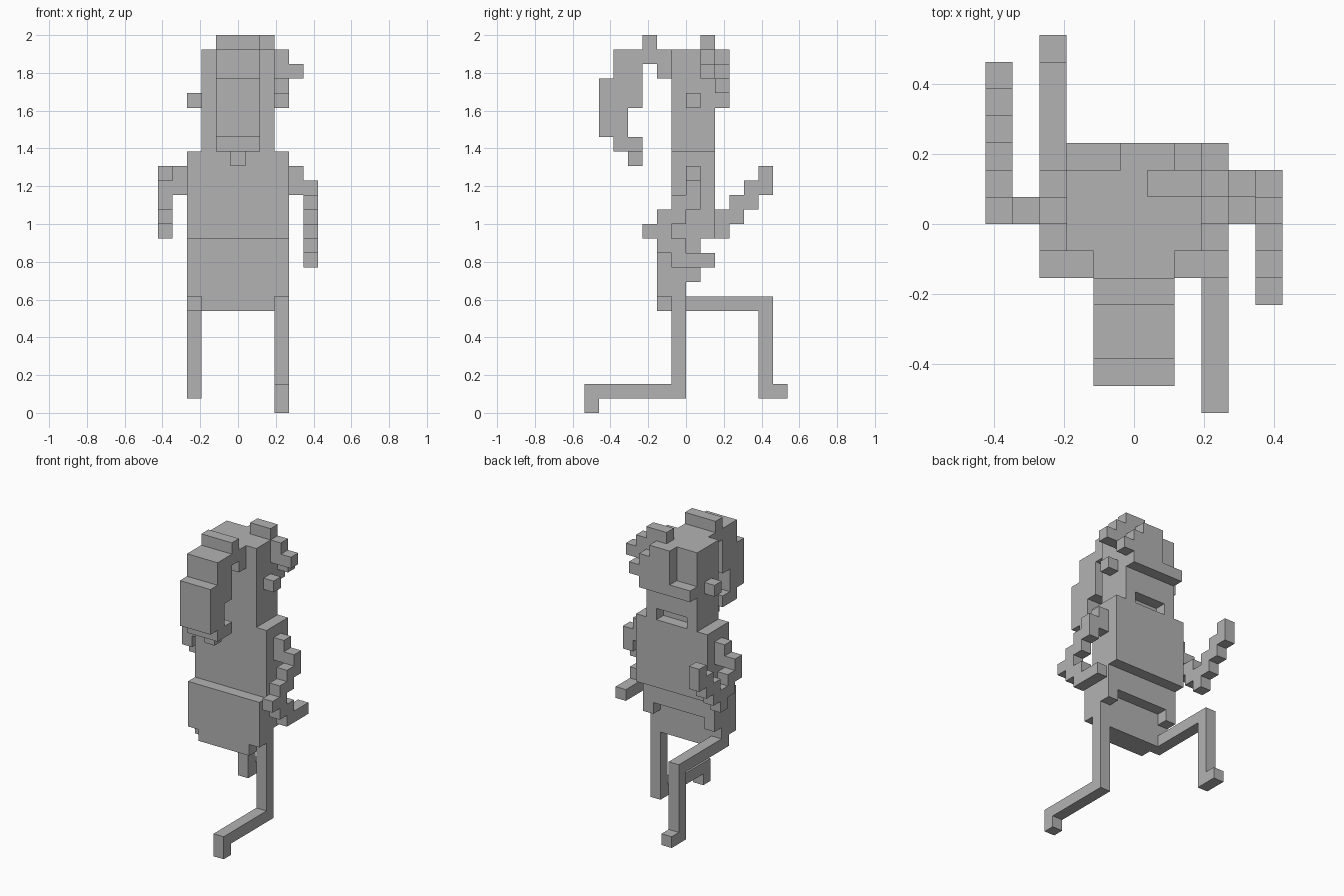
import bpy
import bmesh
from mathutils import Vector

UNIT = 2 / 26                      # edge length of one block
ORIGIN = Vector((5.5, 7, 0))       # block-grid point that sits at the world origin

default_cube = bpy.data.objects.get("Cube")
if default_cube:
    bpy.data.objects.remove(default_cube, do_unlink=True)

grey = bpy.data.materials.new("plain grey")
grey.use_nodes = True
grey.diffuse_color = (0.45, 0.45, 0.45, 1)
shader = next(n for n in grey.node_tree.nodes if n.type == "BSDF_PRINCIPLED")
shader.inputs["Base Color"].default_value = grey.diffuse_color


def block(x, y, z):
    """All grid cells inside the given (start, end) ranges."""
    return {(i, j, k) for i in range(*x) for j in range(*y) for k in range(*z)}


def mirrored(cells):
    """Add the left-right mirror image of the cells."""
    return cells | {(10 - i, j, k) for i, j, k in cells}


def stairs(x, y, z, count, step_y, step_z):
    """Diagonal limb: columns two cells tall, each shifted by one step."""
    cells = set()
    for n in range(count):
        j, k = y + n * step_y, z + n * step_z
        cells |= block((x, x + 1), (j, j + 1), (k, k + 2))
    return cells


def build_part(name, cells):
    """Make the outer skin of the cells and merge its flat areas."""
    bm = bmesh.new()
    corners = {}

    def corner(point):
        key = tuple(round(c) for c in point)
        if key not in corners:
            corners[key] = bm.verts.new((Vector(key) - ORIGIN) * UNIT)
        return corners[key]

    for cell in sorted(cells):
        middle = Vector(cell) + Vector((0.5, 0.5, 0.5))
        for axis in range(3):
            for sign in (-1, 1):
                normal = Vector((0, 0, 0))
                normal[axis] = sign
                neighbour = tuple(int(c) for c in Vector(cell) + normal)
                if neighbour in cells:
                    continue
                side = Vector((0, 0, 0))
                side[(axis + 1) % 3] = 0.5
                up = normal.cross(side)
                centre = middle + normal / 2
                ring = (side + up, up - side, -side - up, side - up)
                bm.faces.new([corner(centre + offset) for offset in ring])

    bmesh.ops.dissolve_limit(bm, angle_limit=0.01, verts=bm.verts, edges=bm.edges)
    mesh = bpy.data.meshes.new(name)
    bm.to_mesh(mesh)
    bm.free()
    mesh.materials.append(grey)
    part = bpy.data.objects.new(name, mesh)
    bpy.context.collection.objects.link(part)
    return part


# Torso
build_part("torso", block((2, 9), (6, 9), (12, 18)))

# Pelvis: front panel, narrower underside and two rear side tabs
pelvis = block((2, 9), (5, 7), (8, 12))
pelvis |= block((3, 8), (5, 7), (7, 8))
pelvis |= block((2, 9), (7, 8), (10, 12))
pelvis |= mirrored(block((2, 3), (7, 8), (9, 10)))
build_part("pelvis", pelvis)

# Head with a slot low on the back
head = block((3, 8), (6, 9), (18, 25)) - block((4, 7), (8, 9), (18, 19))
build_part("head", head)

# Ears
build_part("ears", mirrored(block((2, 3), (7, 8), (21, 22))))

# Hair on the back of the head
hair = block((3, 8), (9, 10), (21, 22))
hair |= block((5, 7), (9, 10), (22, 25))
hair |= block((7, 8), (9, 10), (22, 24))
hair |= block((8, 9), (9, 10), (22, 23))
build_part("back_hair", hair)

# Tuft that falls over the left side of the head
tuft = block((6, 8), (8, 9), (25, 26))
tuft |= block((8, 9), (8, 9), (23, 25))
tuft |= block((9, 10), (8, 9), (23, 24))
build_part("side_tuft", tuft)

# Forelock arching forward and hanging in front of the face
forelock = block((4, 7), (5, 6), (23, 25))
forelock |= block((4, 7), (4, 5), (24, 26))
forelock |= block((4, 7), (2, 4), (21, 25))
forelock |= block((4, 7), (1, 2), (19, 23))
forelock |= block((4, 7), (2, 3), (19, 21))
forelock |= block((4, 7), (2, 4), (18, 19))
forelock |= block((5, 6), (3, 4), (17, 18))
build_part("forelock", forelock)

# Left arm: down to the front, elbow, then back along the hip
left_arm = block((9, 10), (7, 8), (15, 17))
left_arm |= stairs(10, 7, 14, 3, -1, -1)
left_arm |= block((10, 11), (4, 5), (12, 13))
left_arm |= stairs(10, 5, 11, 2, 1, -1)
left_arm |= block((10, 11), (7, 9), (10, 11))
build_part("left_arm", left_arm)

# Right arm: down to the back, then the forearm rises behind
right_arm = block((1, 2), (7, 8), (15, 17))
right_arm |= stairs(0, 7, 14, 3, 1, -1)
right_arm |= stairs(0, 10, 13, 3, 1, 1)
build_part("right_arm", right_arm)

# Left leg: straight down, shin forward, foot at the tip
left_leg = block((8, 9), (6, 7), (1, 8))
left_leg |= block((8, 9), (0, 6), (1, 2))
left_leg |= block((8, 9), (0, 1), (0, 1))
build_part("left_leg", left_leg)

# Right leg: thigh straight back, shin down, short foot
right_leg = block((2, 3), (7, 13), (7, 8))
right_leg |= block((2, 3), (12, 13), (1, 7))
right_leg |= block((2, 3), (13, 14), (1, 2))
right_leg |= block((2, 3), (6, 7), (7, 8))
build_part("right_leg", right_leg)
